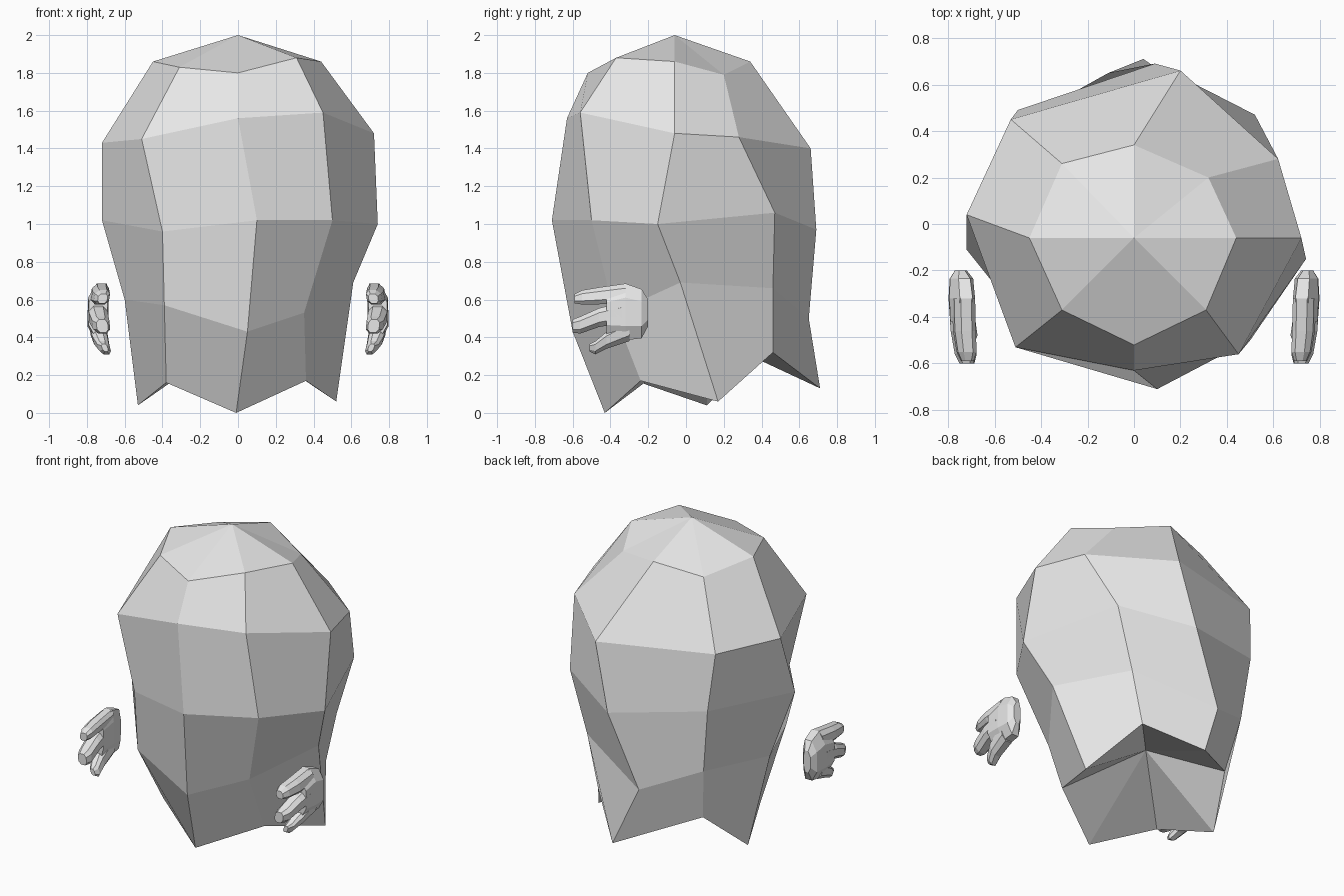
import bpy, bmesh, math

white = bpy.data.materials.new("pale_grey")
white.diffuse_color = (0.8, 0.8, 0.8, 1)


def finish(bm, name):
    bmesh.ops.recalc_face_normals(bm, faces=bm.faces)
    me = bpy.data.meshes.new(name)
    bm.to_mesh(me)
    bm.free()
    me.materials.append(white)
    ob = bpy.data.objects.new(name, me)
    bpy.context.collection.objects.link(ob)
    return ob


def bridge(bm, a, b):
    n = len(a)
    for i in range(n):
        bm.faces.new((a[i], a[(i + 1) % n], b[(i + 1) % n], b[i]))


def fan(bm, ring, point):
    c = bm.verts.new(point)
    for i in range(len(ring)):
        bm.faces.new((ring[i], ring[(i + 1) % len(ring)], c))


# Draped body: irregular eight-sided rings from crown to ragged hem,
# each running front, front right, right, back right, back, ... front left
rings = [
    [(0, -.52, 1.80), (.31, -.37, 1.88), (.44, -.06, 1.86), (.32, .20, 1.79),
     (0, .34, 1.86), (-.31, .26, 1.81), (-.45, -.06, 1.86), (-.31, -.37, 1.83)],
    [(0, -.63, 1.56), (.45, -.56, 1.59), (.72, -.06, 1.48), (.62, .28, 1.46),
     (.20, .66, 1.40), (-.53, .45, 1.43), (-.72, .04, 1.43), (-.51, -.53, 1.45)],
    [(.10, -.71, 1.02), (.50, -.50, 1.02), (.74, -.15, 1.00), (.52, .47, 1.06),
     (.09, .69, .97), (-.50, .49, 1.06), (-.72, -.11, 1.02), (-.40, -.51, .96)],
    [(.05, -.60, .43), (.35, -.38, .53), (.61, -.03, .69), (.40, .46, .66),
     (-.11, .65, .50), (-.45, .46, .64), (-.60, -.02, .60), (-.39, -.49, .57)],
    [(-.01, -.43, 0), (.36, -.24, .17), (.52, .17, .06), (.32, .46, .32),
     (.04, .71, .13), (-.39, .38, .29), (-.53, .11, .04), (-.38, -.24, .16)],
]
bm = bmesh.new()
loops = [[bm.verts.new(p) for p in r] for r in rings]
for a, b in zip(loops, loops[1:]):
    bridge(bm, a, b)
fan(bm, loops[0], (0, -.06, 2.0))       # crown
fan(bm, loops[-1], (0, .11, .41))       # hollow underside
finish(bm, "body")

# Hands: lofted chunks, each section is (y, z, half thickness, half height)
chunks = [
    # palm
    [(-.20, .53, .025, .07), (-.235, .525, .05, .13), (-.32, .535, .055, .15), (-.42, .525, .05, .12)],
    # upper, middle and lower fingers
    [(-.32, .635, .045, .05), (-.46, .62, .045, .045), (-.55, .612, .04, .038), (-.59, .605, .025, .025)],
    [(-.34, .53, .05, .055), (-.46, .505, .05, .05), (-.56, .465, .045, .045), (-.60, .46, .03, .035)],
    [(-.30, .44, .045, .06), (-.42, .385, .04, .045), (-.48, .345, .03, .035), (-.51, .345, .015, .02)],
]
OCT = [(1, .5), (.5, 1), (-.5, 1), (-1, .5), (-1, -.5), (-.5, -1), (.5, -1), (1, -.5)]


def make_hand(name, side):
    bm = bmesh.new()
    for chunk in chunks:
        loops = []
        for y, z, hx, hz in chunk:
            loop = []
            for u, v in OCT:
                pz = z + v * hz
                # cupped across the hand, fingers curling inward
                cx = .746 - .9 * (pz - .52) ** 2 - .12 * max(0, -y - .40)
                loop.append(bm.verts.new((side * (cx + u * hx), y, pz)))
            loops.append(loop)
        for a, b in zip(loops, loops[1:]):
            bridge(bm, a, b)
        bm.faces.new(loops[0])
        bm.faces.new(loops[-1])
    finish(bm, name)


make_hand("right_hand", 1)
make_hand("left_hand", -1)
